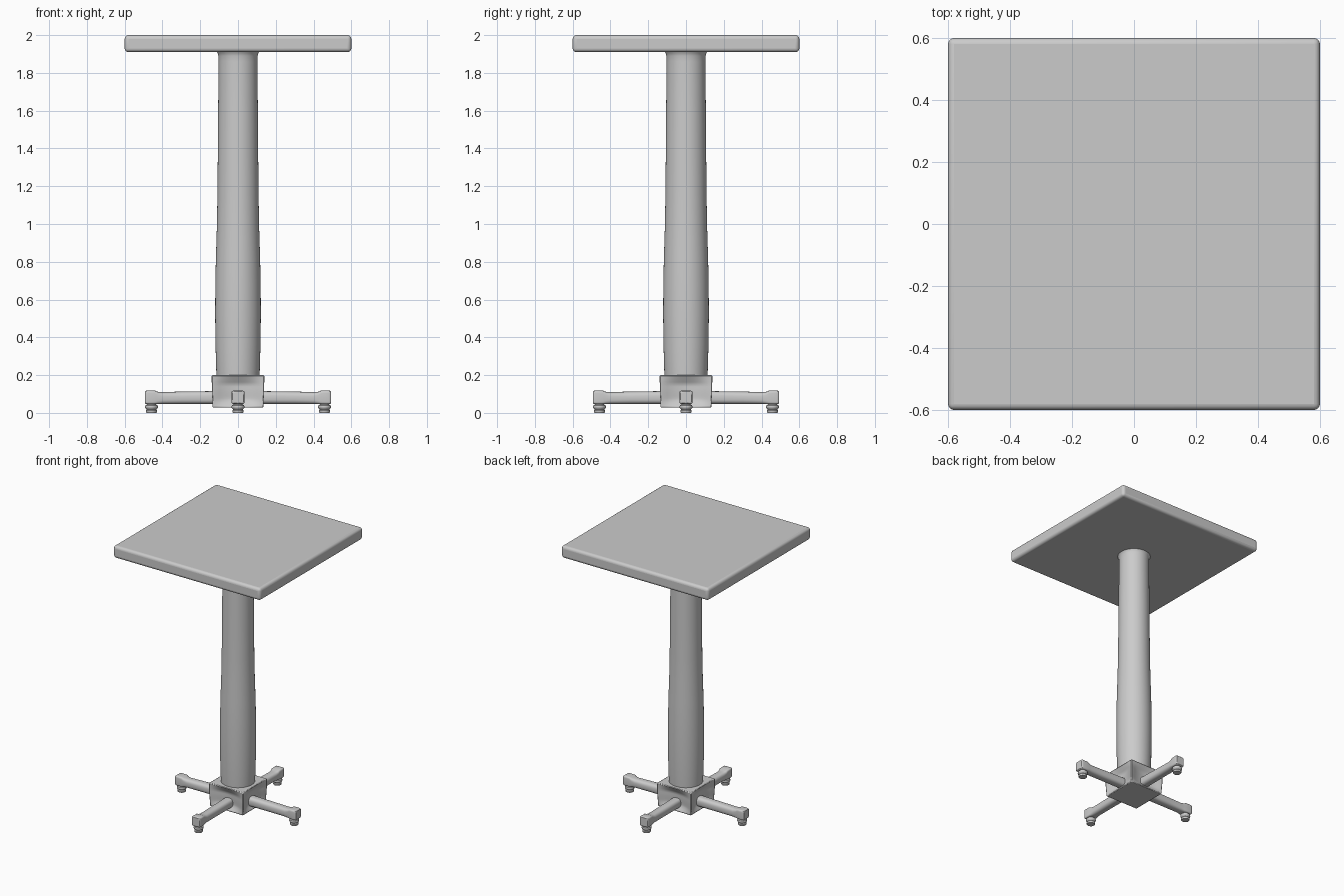
import bpy, bmesh, math
from mathutils import Vector, Matrix

if "Cube" in bpy.data.objects:
    bpy.data.objects.remove(bpy.data.objects["Cube"])


def finish(name, bm, angle=40, bevel=0.0, segments=3):
    bmesh.ops.recalc_face_normals(bm, faces=bm.faces)
    me = bpy.data.meshes.new(name)
    bm.to_mesh(me)
    bm.free()
    ob = bpy.data.objects.new(name, me)
    bpy.context.collection.objects.link(ob)
    if bevel:
        mod = ob.modifiers.new("soft_edges", 'BEVEL')
        mod.width = bevel
        mod.segments = segments
        mod.limit_method = 'ANGLE'
        mod.angle_limit = math.radians(50)
    bpy.ops.object.select_all(action='DESELECT')
    ob.select_set(True)
    bpy.context.view_layer.objects.active = ob
    bpy.ops.object.shade_smooth_by_angle(angle=math.radians(angle))
    return ob


def loft(bm, rings):
    rings = [[bm.verts.new(p) for p in r] for r in rings]
    n = len(rings[0])
    for a, b in zip(rings, rings[1:]):
        for i in range(n):
            j = (i + 1) % n
            bm.faces.new((a[i], a[j], b[j], b[i]))
    bm.faces.new(rings[0][::-1])
    bm.faces.new(rings[-1])


def section(ru, rv, power, n):
    """Superellipse outline: power 2 is round, higher is boxier."""
    pts = []
    for i in range(n):
        t = 2 * math.pi * i / n
        c, s = math.cos(t), math.sin(t)
        pts.append((ru * math.copysign(abs(c) ** (2 / power), c),
                    rv * math.copysign(abs(s) ** (2 / power), s)))
    return pts


def lathe(name, profile, n, centre=(0, 0)):
    bm = bmesh.new()
    loft(bm, [[(centre[0] + u, centre[1] + v, z) for u, v in section(r, r, 2, n)]
              for r, z in profile])
    return finish(name, bm)


# Square tabletop with rounded edges
bm = bmesh.new()
bmesh.ops.create_cube(bm, size=1, matrix=Matrix.Translation((0, 0, 1.955))
                      @ Matrix.Diagonal((1.2, 1.2, 0.09, 1)))
finish("tabletop", bm, 60, 0.02, 4)

# Gently swelling column, flared under the top
lathe("column", [(0.113, 0.18), (0.115, 0.22), (0.119, 0.36), (0.121, 0.52),
                 (0.120, 0.68), (0.117, 0.82), (0.112, 0.98), (0.109, 1.14),
                 (0.107, 1.35), (0.105, 1.6), (0.103, 1.86), (0.104, 1.89),
                 (0.107, 1.902), (0.113, 1.912)], 48)

# Hub block, its sides pinched in around the legs
bm = bmesh.new()
bmesh.ops.create_cube(bm, size=1, matrix=Matrix.Translation((0, 0, 0.114))
                      @ Matrix.Diagonal((0.28, 0.28, 0.172, 1)))
bmesh.ops.subdivide_edges(bm, edges=bm.edges[:], cuts=13, use_grid_fill=True)
for v in bm.verts:
    x, y, z = v.co
    lower = max(0, (0.12 - z) / 0.09)
    edge_z = min(1, max(0, (z - 0.028) / 0.04)) * min(1, max(0, (0.2 - z) / 0.05))
    for axis, other in ((0, y), (1, x)):
        if abs(v.co[axis]) > 0.1399:
            dent = 0.03 * edge_z * max(0, 1 - (other / 0.13) ** 2)
            v.co[axis] -= math.copysign(dent + 0.005 * lower, v.co[axis])
finish("hub", bm, 50, 0.006, 2)

# Four legs with boxy ends, and a levelling foot under each
# Ring: distance, half width, bottom, top, boxiness
leg_rings = [(0.09, 0.036, 0.046, 0.116, 3), (0.14, 0.035, 0.047, 0.115, 2.8),
             (0.30, 0.034, 0.046, 0.113, 2.6), (0.40, 0.033, 0.046, 0.110, 2.8),
             (0.425, 0.034, 0.046, 0.112, 4), (0.44, 0.035, 0.046, 0.118, 6),
             (0.48, 0.035, 0.046, 0.118, 7), (0.488, 0.034, 0.047, 0.117, 7),
             (0.492, 0.030, 0.051, 0.113, 7)]
for k, side in enumerate(("right", "back", "left", "front")):
    rot = Matrix.Rotation(k * math.pi / 2, 3, 'Z')
    bm = bmesh.new()
    loft(bm, [[rot @ Vector((d, u, (lo + hi) / 2 + v))
               for u, v in section(w, (hi - lo) / 2, p, 32)]
              for d, w, lo, hi, p in leg_rings])
    finish(side + "_leg", bm)
    c = rot @ Vector((0.458, 0, 0))
    lathe(side + "_foot", [(0.027, 0.0), (0.029, 0.003), (0.029, 0.013), (0.024, 0.018),
                           (0.033, 0.026), (0.034, 0.032), (0.032, 0.040),
                           (0.024, 0.044), (0.024, 0.055)], 24, (c.x, c.y))
